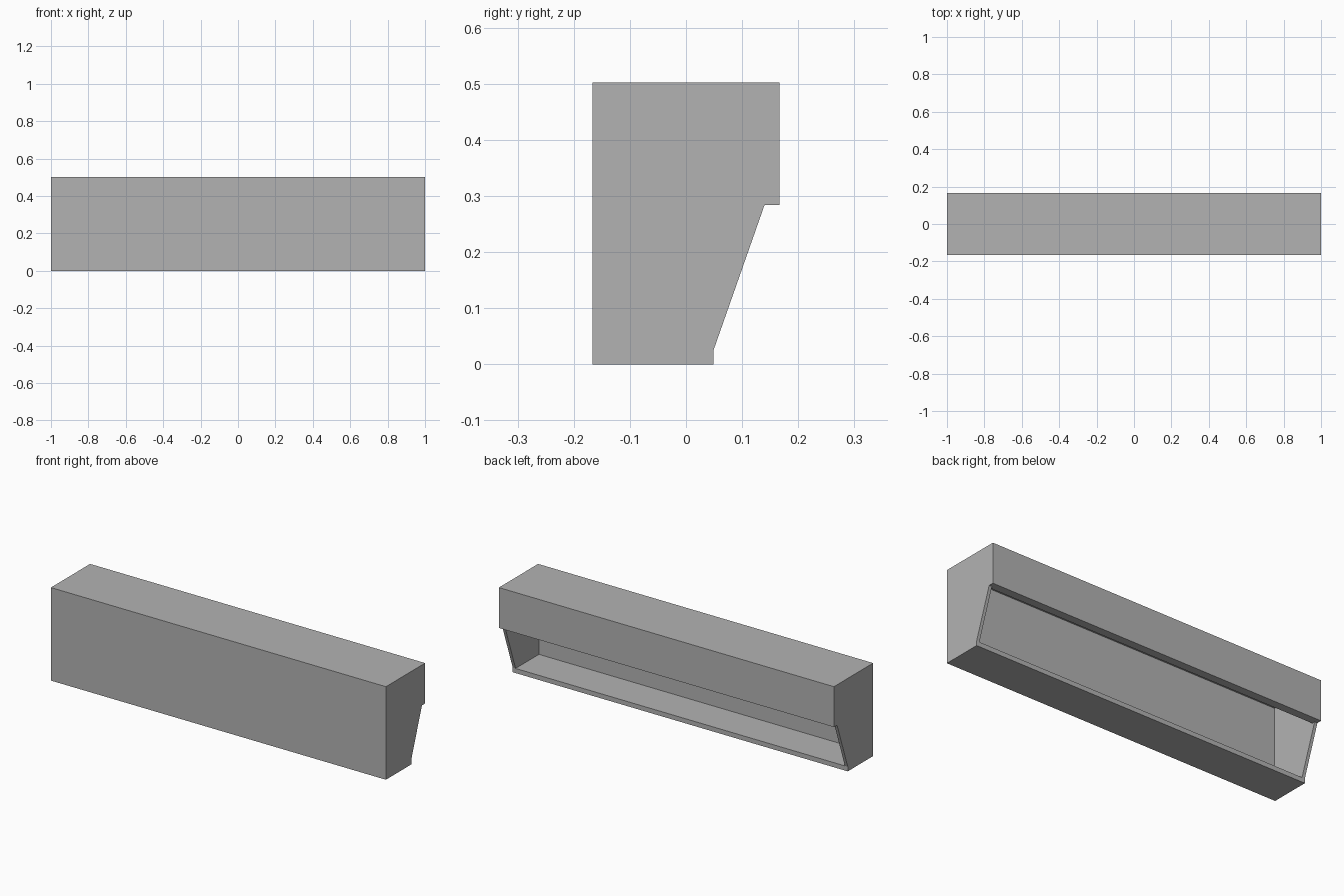
import bpy
import bmesh

cube = bpy.data.objects.get("Cube")
if cube:
    bpy.data.objects.remove(cube, do_unlink=True)

# Single matte grey for the whole cabinet
grey = bpy.data.materials.new("cabinet grey")
grey.use_nodes = True
color = (0.45, 0.45, 0.45, 1)
grey.diffuse_color = color
grey.node_tree.nodes["Principled BSDF"].inputs["Base Color"].default_value = color

HALF, DEPTH, HEIGHT = 1.0, 0.167, 0.502
WALL, SLAB = 0.017, 0.025
LEDGE_Y, LEDGE_Z, LIP_Y = 0.14, 0.284, 0.049


def extrude_profile(name, profile, x0, x1):
    """Solid made by sweeping a (y, z) outline from x0 to x1."""
    bm = bmesh.new()
    face = bm.faces.new([bm.verts.new((x0, y, z)) for y, z in profile])
    swept = bmesh.ops.extrude_face_region(bm, geom=[face])["geom"]
    verts = [v for v in swept if isinstance(v, bmesh.types.BMVert)]
    bmesh.ops.translate(bm, verts=verts, vec=(x1 - x0, 0, 0))
    bmesh.ops.recalc_face_normals(bm, faces=bm.faces)
    mesh = bpy.data.meshes.new(name)
    bm.to_mesh(mesh)
    bm.free()
    mesh.materials.append(grey)
    obj = bpy.data.objects.new(name, mesh)
    bpy.context.collection.objects.link(obj)
    return obj


def panel(name, y0, y1, z0, z1, half):
    rect = [(y0, z0), (y1, z0), (y1, z1), (y0, z1)]
    return extrude_profile(name, rect, -half, half)


# End panels with the slanted open edge
end_outline = [(-DEPTH, 0), (LIP_Y, 0), (LIP_Y, SLAB), (LEDGE_Y, LEDGE_Z),
               (DEPTH, LEDGE_Z), (DEPTH, HEIGHT), (-DEPTH, HEIGHT)]
extrude_profile("left_end", end_outline, HALF - WALL, HALF)
extrude_profile("right_end", end_outline, -HALF, -HALF + WALL)

# Long panels fitted between the ends
inner = HALF - WALL
panel("front_wall", -DEPTH, -DEPTH + WALL, 0, HEIGHT, inner)
panel("floor", -DEPTH + WALL, LIP_Y, 0, SLAB, inner)
panel("top", -DEPTH + WALL, DEPTH, HEIGHT - WALL, HEIGHT, inner)

# Hood over the opening, with a rail behind it
panel("hood", LEDGE_Y, DEPTH, LEDGE_Z, HEIGHT - WALL, inner)
panel("hood_rail", LEDGE_Y - WALL, LEDGE_Y, LEDGE_Z, HEIGHT - WALL, inner)
